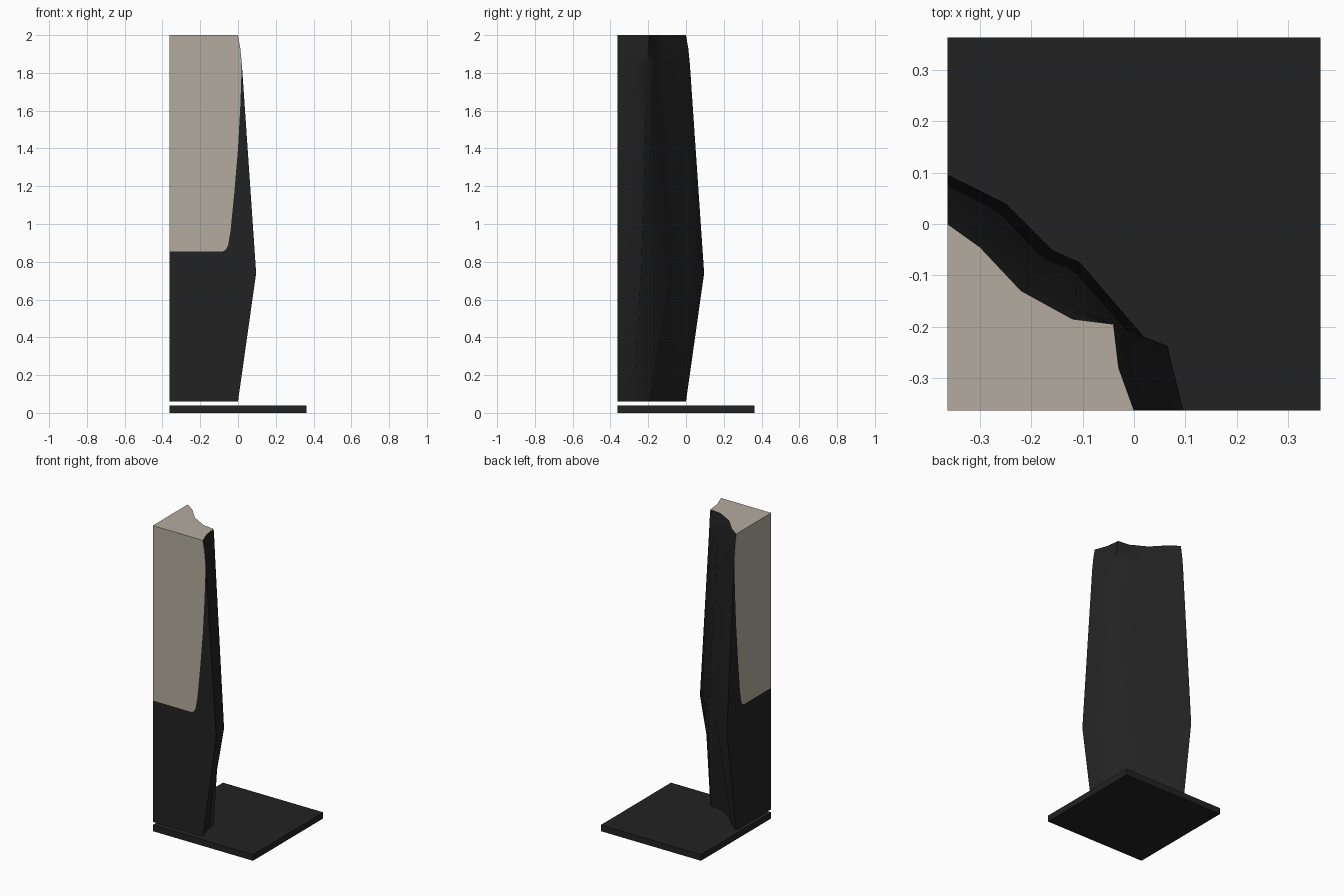
import bpy, bmesh

if "Cube" in bpy.data.objects:
    bpy.data.objects.remove(bpy.data.objects["Cube"])

E = 0.363  # half width of the square base


def material(name, colour):
    m = bpy.data.materials.new(name)
    m.diffuse_color = (*colour, 1)
    m.use_nodes = True
    m.node_tree.nodes["Principled BSDF"].inputs["Base Color"].default_value = m.diffuse_color
    return m


dark = material("black stone", (0.016, 0.016, 0.016))
tan = material("warm beige", (0.455, 0.408, 0.348))


def add_object(name, bm, materials):
    bmesh.ops.remove_doubles(bm, verts=bm.verts[:], dist=0.0005)
    bmesh.ops.recalc_face_normals(bm, faces=bm.faces[:])
    mesh = bpy.data.meshes.new(name)
    bm.to_mesh(mesh)
    bm.free()
    for m in materials:
        mesh.materials.append(m)
    ob = bpy.data.objects.new(name, mesh)
    bpy.context.collection.objects.link(ob)
    return ob


# Base plate
bm = bmesh.new()
bmesh.ops.create_cube(bm, size=1)
for v in bm.verts:
    v.co = (v.co.x * 2 * E, v.co.y * 2 * E, (v.co.z + 0.5) * 0.04)
add_object("base_plate", bm, [dark])

# Column: broken edge outline at the ends and at the widest level
end = [(0, -E), (-0.03, -0.28), (-0.04, -0.195), (-0.12, -0.185),
       (-0.22, -0.13), (-0.30, -0.045), (-E, 0)]
wide = [(0.096, -E), (0.065, -0.237), (0.03, -0.232), (-0.105, -0.075),
        (-0.16, -0.05), (-0.25, 0.04), (-E, 0.096)]
levels = [(0.06, 0), (0.74, 1), (1.85, 0.21), (1.93, 0.125), (2.0, 0)]
rings = [[(a[0] + (b[0] - a[0]) * t, a[1] + (b[1] - a[1]) * t, z)
          for a, b in zip(end, wide)] for z, t in levels]

bm = bmesh.new()


def face(points, mat=0):
    f = bm.faces.new([bm.verts.new(p) for p in points])
    f.material_index = mat


# Rough broken side
for low, high in zip(rings, rings[1:]):
    for i in range(len(end) - 1):
        face([low[i], low[i + 1], high[i + 1], high[i]])

# Bottom and top caps
face(rings[0] + [(-E, -E, 0.06)])
face(rings[-1] + [(-E, -E, 2.0)], 1)

# Flat outer walls: beige panel with a rounded lower corner, dark surround
border = [(-E, 0.855), (-0.08, 0.855), (-0.063, 0.865), (-0.052, 0.89),
          (-0.04, 0.96), (-0.02, 1.16), (0.0, 1.4), (0.012, 1.62)]
edge = [(0.096 * t, z) for z, t in levels]
panel = border + edge[2:] + [(-E, 2.0)]
surround = [(-E, 0.06)] + edge[:3] + border[::-1]
for to_wall in (lambda u, z: (u, -E, z), lambda u, z: (-E, u, z)):
    face([to_wall(*p) for p in panel], 1)
    face([to_wall(*p) for p in surround], 0)

column = add_object("column", bm, [dark, tan])
bpy.context.view_layer.objects.active = column
column.select_set(True)
bpy.ops.object.shade_smooth_by_angle()
